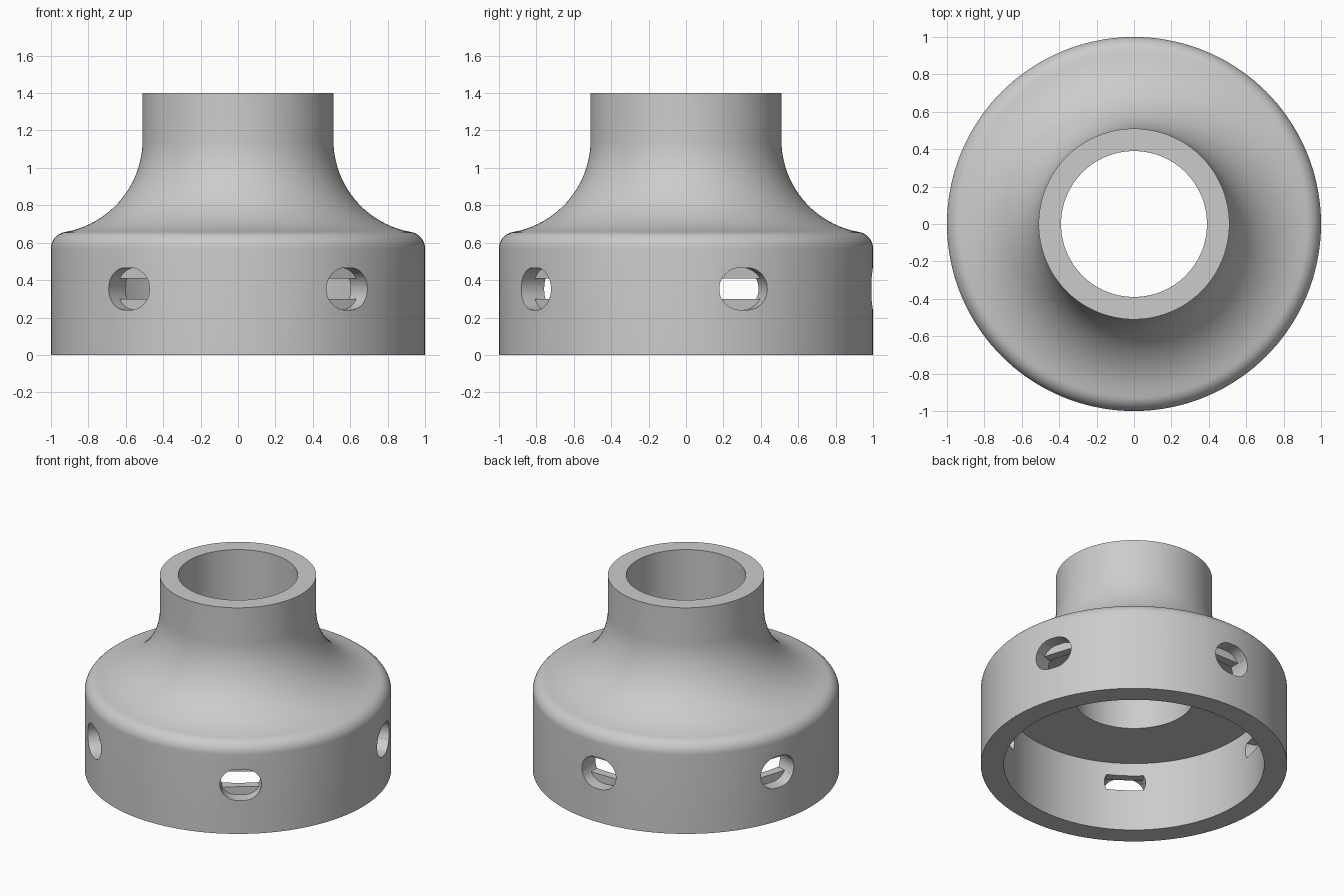
import bpy, bmesh, math
from mathutils import Matrix, Vector

if "Cube" in bpy.data.objects:
    bpy.data.objects.remove(bpy.data.objects["Cube"])

grey = bpy.data.materials.new("grey")
grey.diffuse_color = (0.6, 0.6, 0.6, 1)
grey.use_nodes = True
grey.node_tree.nodes["Principled BSDF"].inputs["Base Color"].default_value = grey.diffuse_color


def new_object(name, bm):
    bmesh.ops.recalc_face_normals(bm, faces=bm.faces)
    mesh = bpy.data.meshes.new(name)
    bm.to_mesh(mesh)
    bm.free()
    mesh.materials.append(grey)
    ob = bpy.data.objects.new(name, mesh)
    bpy.context.collection.objects.link(ob)
    return ob


def arc(cx, cz, r, a0, a1, n):
    return [(cx + r * math.cos(a0 + (a1 - a0) * i / n),
             cz + r * math.sin(a0 + (a1 - a0) * i / n)) for i in range(n + 1)]


# Closed section: skirt, rounded shoulder, concave flare, neck, bore, cavity
R, RHO = 0.5, 0.09
cx, cz = 0.51 + R, 1.15
fx = 1 - RHO
fz = cz - math.sqrt((R + RHO) ** 2 - (cx - fx) ** 2)
tangent = math.atan2(cz - fz, cx - fx)
profile = [(0.85, 0), (1, 0)]
profile += arc(fx, fz, RHO, 0, tangent, 10)
profile += arc(cx, cz, R, tangent + math.pi, math.pi, 20)[1:]
profile += [(0.51, 1.4), (0.39, 1.4), (0.39, 0.5), (0.85, 0.5)]

SEG = 144
bm = bmesh.new()
rings = [[bm.verts.new((r * math.cos(2 * math.pi * s / SEG),
                        r * math.sin(2 * math.pi * s / SEG), z))
          for r, z in profile] for s in range(SEG)]
n = len(profile)
for s in range(SEG):
    a, b = rings[s], rings[(s + 1) % SEG]
    for i in range(n):
        j = (i + 1) % n
        bm.faces.new((a[i], b[i], b[j], a[j]))
body = new_object("flared_collar", bm)


# Radial cutters with a rounded outline, limited to half height zmax
def cutters(name, r0, r1, zmax):
    rad, off = 0.1125, 0.0225
    lim = math.asin(min(1, zmax / rad))
    right = arc(off, 0, rad, -lim, lim, 16)
    outline = right + [(-x, -z) for x, z in right]
    bm = bmesh.new()
    for k in range(5):
        turn = Matrix.Rotation(math.radians(18 + 72 * k), 3, 'Z')
        loops = [[bm.verts.new(turn @ Vector((r, x, z + 0.353))) for x, z in outline]
                 for r in (r0, r1)]
        bm.faces.new(loops[0])
        bm.faces.new(loops[1])
        m = len(outline)
        for i in range(m):
            j = (i + 1) % m
            bm.faces.new((loops[0][i], loops[0][j], loops[1][j], loops[1][i]))
    ob = new_object(name, bm)
    ob.hide_render = True
    return ob


bpy.context.view_layer.objects.active = body
body.select_set(True)
for cut in (cutters("pocket_cutter", 0.91, 1.1, 0.1125),
            cutters("slot_cutter", 0.75, 1.1, 0.055)):
    mod = body.modifiers.new("cut", 'BOOLEAN')
    mod.operation = 'DIFFERENCE'
    mod.solver = 'EXACT'
    mod.object = cut
    bpy.ops.object.modifier_apply(modifier=mod.name)
    bpy.data.objects.remove(cut)

bpy.ops.object.shade_smooth_by_angle(angle=math.radians(30))
